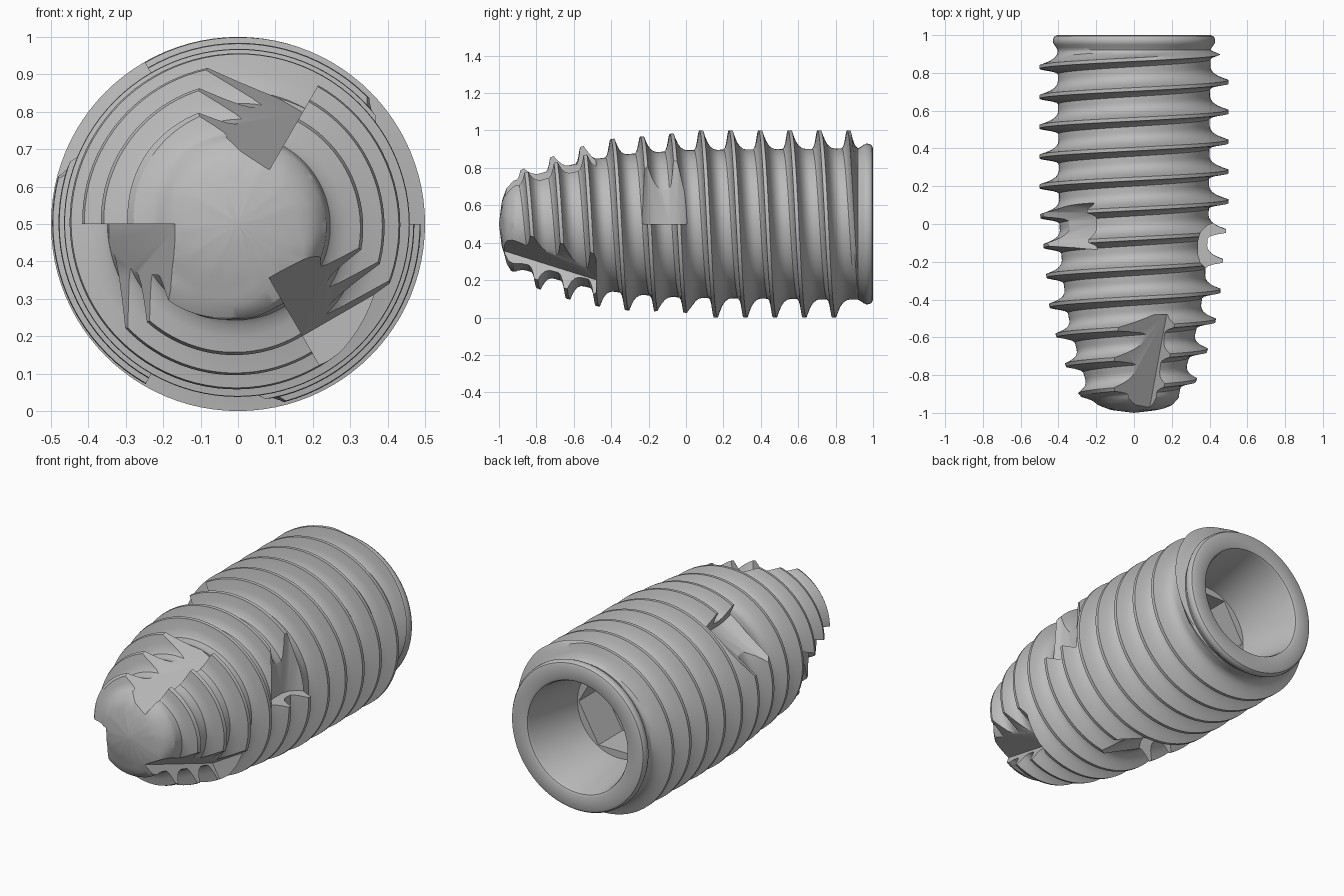
import bpy, bmesh, math

cube = bpy.data.objects.get("Cube")
if cube:
    bpy.data.objects.remove(cube, do_unlink=True)

N = 96            # columns around the axis
PITCH = 0.158
NECK = 0.92       # where the thread meets the collar
MID = 0.5         # height of the axis

# radius of the core and of the thread crest along the axis: (y, radius)
CORE = [(-1, 0), (-0.985, 0.12), (-0.96, 0.19), (-0.92, 0.235), (-0.85, 0.25),
        (-0.68, 0.3), (-0.5, 0.345), (-0.3, 0.375), (0, 0.395), (NECK, 0.405)]
CREST = [(-1, 0), (-0.985, 0.13), (-0.96, 0.21), (-0.92, 0.275), (-0.88, 0.31),
         (-0.73, 0.37), (-0.57, 0.42), (-0.4, 0.455), (-0.2, 0.47), (0.08, 0.5), (NECK, 0.5)]
# one turn of the thread: (fraction of pitch, fraction of depth)
TOOTH = [(-0.06, 1), (0.06, 1), (0.12, 0.72), (0.2, 0.42), (0.3, 0.18), (0.42, 0.04),
         (0.52, 0), (0.6, 0), (0.68, 0), (0.76, 0), (0.83, 0.14), (0.89, 0.5)]


def lerp(table, y):
    for (y0, r0), (y1, r1) in zip(table, table[1:]):
        if y <= y1:
            return r0 + (r1 - r0) * (y - y0) / (y1 - y0)
    return table[-1][1]


def polar(r, a, y):
    return (r * math.cos(a), y, MID + r * math.sin(a))


def skin(bm, rows):
    for low, high in zip(rows, rows[1:]):
        for i in range(N):
            bm.faces.new((low[i], low[i + 1], high[i + 1], high[i]))


def make_object(name, bm):
    bmesh.ops.recalc_face_normals(bm, faces=bm.faces)
    mesh = bpy.data.meshes.new(name)
    bm.to_mesh(mesh)
    bm.free()
    obj = bpy.data.objects.new(name, mesh)
    bpy.context.collection.objects.link(obj)
    return obj


angles = [2 * math.pi * i / N for i in range(N + 1)]
bm = bmesh.new()

# threaded body: rows follow the helix and are clamped at nose and neck
rows = []
for turn in range(-12, 4):
    for phase, depth in TOOTH:
        row = []
        for a in angles:
            y = 0.752 + (turn + phase - a / (2 * math.pi)) * PITCH
            y = min(max(y, -1), NECK)
            fade = min(1, (NECK - y) / 0.04)
            core = lerp(CORE, y)
            r = core + (lerp(CREST, y) - core) * depth * fade
            row.append(bm.verts.new(polar(r, a, y)))
        rows.append(row)
skin(bm, rows)

# collar, tapered bore and hexagonal socket: (y, radius, is hexagonal)
COLLAR = [(NECK, 0.405, 0), (0.935, 0.412, 0), (0.95, 0.424, 0), (0.965, 0.43, 0),
          (0.982, 0.428, 0), (0.994, 0.42, 0), (1, 0.405, 0), (1, 0.335, 0),
          (0.994, 0.322, 0), (0.98, 0.315, 0), (0.62, 0.262, 0), (0.62, 0.22, 1),
          (0.4, 0.22, 1), (0.4, 0, 0)]
rows = []
for y, r, hexagonal in COLLAR:
    row = []
    for a in angles:
        swing = a % (math.pi / 3) - math.pi / 6
        row.append(bm.verts.new(polar(r / math.cos(swing) if hexagonal else r, a, y)))
    rows.append(row)
skin(bm, rows)
bmesh.ops.remove_doubles(bm, verts=bm.verts, dist=0.00002)
body = make_object("threaded_implant_body", bm)


# cutters: an outline of (distance from axis, y), swept sideways from a radial wall
def make_cutter(name, angle, outline):
    a = math.radians(angle)
    cut = bmesh.new()
    verts = [cut.verts.new(polar(d, a, y)) for d, y in outline]
    face = cut.faces.new(verts)
    new = bmesh.ops.extrude_face_region(cut, geom=[face])["geom"]
    side = (-0.7 * math.sin(a), 0, 0.7 * math.cos(a))
    bmesh.ops.translate(cut, vec=side, verts=[v for v in new if isinstance(v, bmesh.types.BMVert)])
    obj = make_object(name, cut)
    obj.hide_render = True
    return obj


cutters = []
flute = [(0.12, -1.1), (0.345, -0.48), (0.7, -0.48), (0.7, -1.1)]
half = [(0.34, 0.04), (0.352, 0.08), (0.385, 0.115), (0.44, 0.14), (0.5, 0.155), (0.6, 0.165)]
for k in range(3):
    # tip cutting flutes
    cutters.append(make_cutter("flute_cutter", 60 + 120 * k, flute))
    # mid-body scooped pockets, stepping along the thread
    mid = -0.125 + (PITCH * (1 - k / 3) if k else 0)
    pocket = [(d, mid + y) for d, y in half] + [(d, mid - y) for d, y in reversed(half)]
    cutters.append(make_cutter("pocket_cutter", 120 * k, pocket))

bpy.ops.object.select_all(action='DESELECT')
bpy.context.view_layer.objects.active = body
body.select_set(True)
for cutter in cutters:
    mod = body.modifiers.new("cut", 'BOOLEAN')
    mod.operation = 'DIFFERENCE'
    mod.solver = 'EXACT'
    mod.object = cutter
    bpy.ops.object.modifier_apply(modifier=mod.name)
for cutter in cutters:
    bpy.data.objects.remove(cutter, do_unlink=True)

# brushed metal grey
grey = bpy.data.materials.new("metal_grey")
grey.use_nodes = True
color = (0.5, 0.5, 0.5, 1)
grey.diffuse_color = color
grey.node_tree.nodes["Principled BSDF"].inputs["Base Color"].default_value = color
body.data.materials.clear()
body.data.materials.append(grey)
for poly in body.data.polygons:
    poly.material_index = 0
bpy.ops.object.shade_smooth_by_angle(angle=math.radians(30))
